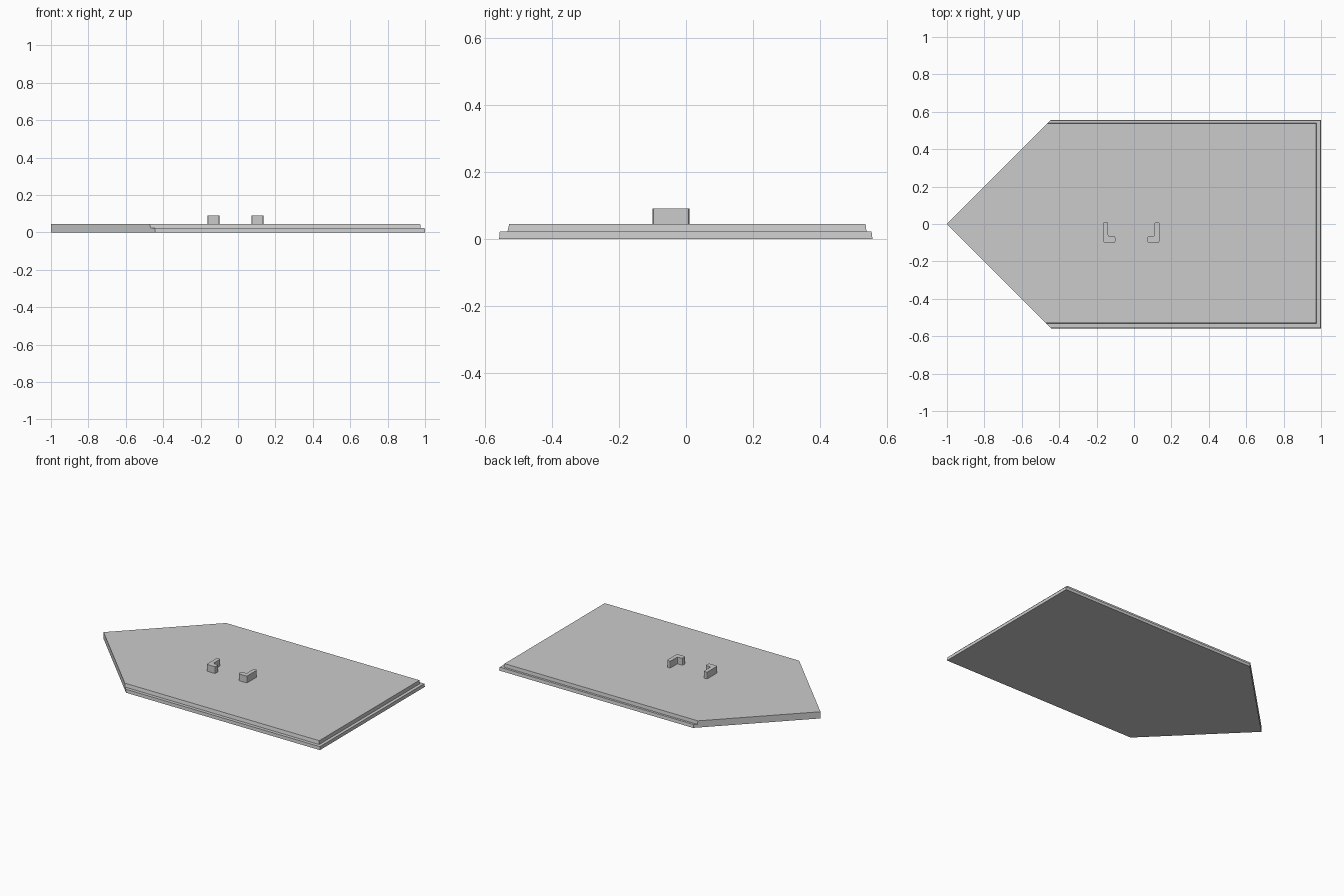
import bpy, bmesh

cube = bpy.data.objects.get("Cube")
if cube:
    bpy.data.objects.remove(cube, do_unlink=True)

grey = bpy.data.materials.new("plain_grey")
grey.use_nodes = True
grey.diffuse_color = (0.6, 0.6, 0.6, 1)
grey.node_tree.nodes["Principled BSDF"].inputs["Base Color"].default_value = (0.6, 0.6, 0.6, 1)


def loft(name, bottom, top, z0, z1, rounding=0):
    """Solid between two matching outlines, with optional rounded upright edges."""
    bm = bmesh.new()
    low = [bm.verts.new((x, y, z0)) for x, y in bottom]
    high = [bm.verts.new((x, y, z1)) for x, y in top]
    n = len(low)
    bm.faces.new(low[::-1])
    bm.faces.new(high)
    for i in range(n):
        j = (i + 1) % n
        bm.faces.new((low[i], low[j], high[j], high[i]))
    if rounding:
        uprights = [e for e in bm.edges if abs(e.verts[0].co.z - e.verts[1].co.z) > 0.01]
        bmesh.ops.bevel(bm, geom=uprights, offset=rounding, segments=2,
                        profile=0.5, affect='EDGES')
    bmesh.ops.recalc_face_normals(bm, faces=bm.faces)
    mesh = bpy.data.meshes.new(name)
    bm.to_mesh(mesh)
    bm.free()
    mesh.materials.append(grey)
    obj = bpy.data.objects.new(name, mesh)
    bpy.context.collection.objects.link(obj)
    return obj


def arrow_outline(front, back, end):
    """Pointed plate outline; the two slanted sides share one line."""
    return [(-1, 0), (front - 1, -front), (end, -front), (end, back), (back - 1, back)]


# Stepped pointed plate with slightly drafted sides
loft("lower_plate", arrow_outline(0.558, 0.557, 1.0),
     arrow_outline(0.556, 0.554, 0.998), 0, 0.022)
loft("upper_plate", arrow_outline(0.533, 0.539, 0.977),
     arrow_outline(0.528, 0.536, 0.974), 0.022, 0.045)

# Pair of L-shaped hooks facing each other
for name, outer, side in (("right_hook", -0.164, 1), ("left_hook", 0.136, -1)):
    steps = [(0, -0.1), (0.064, -0.1), (0.064, -0.066),
             (0.026, -0.066), (0.026, 0.01), (0, 0.01)]
    outline = [(outer + side * x, y) for x, y in steps]
    loft(name, outline, outline, 0.044, 0.091, rounding=0.008)
